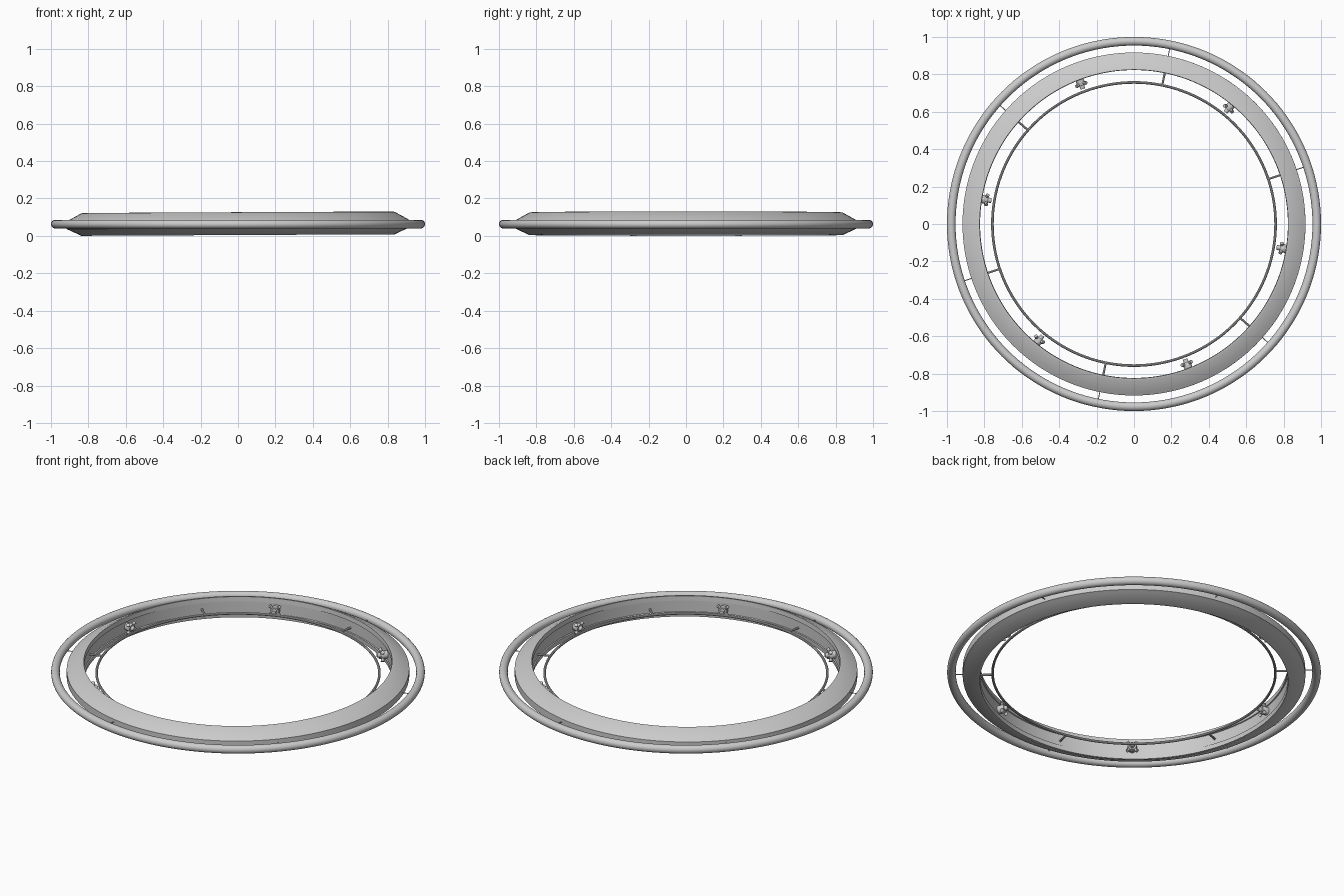
import bpy, bmesh, math
from mathutils import Matrix, Vector

if "Cube" in bpy.data.objects:
    bpy.data.objects.remove(bpy.data.objects["Cube"])

MID = 0.0645


def finish(name, bm, smooth=30):
    bmesh.ops.recalc_face_normals(bm, faces=bm.faces)
    me = bpy.data.meshes.new(name)
    bm.to_mesh(me)
    bm.free()
    ob = bpy.data.objects.new(name, me)
    bpy.context.collection.objects.link(ob)
    bpy.context.view_layer.objects.active = ob
    for o in bpy.context.selected_objects:
        o.select_set(False)
    ob.select_set(True)
    bpy.ops.object.shade_smooth_by_angle(angle=math.radians(smooth))
    return ob


def lathe(name, profile, steps=144):
    """Revolve a closed (radius, z) profile around z."""
    bm = bmesh.new()
    rings = []
    for i in range(steps):
        a = 2 * math.pi * i / steps
        rings.append([bm.verts.new((r * math.cos(a), r * math.sin(a), z)) for r, z in profile])
    n = len(profile)
    for i in range(steps):
        p, q = rings[i], rings[(i + 1) % steps]
        for j in range(n):
            k = (j + 1) % n
            bm.faces.new((p[j], q[j], q[k], p[k]))
    return finish(name, bm)


def circle(r, z, rad, n):
    return [(r + rad * math.cos(2 * math.pi * i / n), z + rad * math.sin(2 * math.pi * i / n))
            for i in range(n)]


def rod(bm, p, q, r1, r2, seg=12):
    """Tapered rod between two points."""
    p, q = Vector(p), Vector(q)
    d = q - p
    m = Matrix.Translation((p + q) / 2) @ d.to_track_quat('Z', 'Y').to_matrix().to_4x4()
    bmesh.ops.create_cone(bm, cap_ends=True, segments=seg, radius1=r1, radius2=r2,
                          depth=d.length, matrix=m)


# Outer tube
lathe("outer_tube", circle(0.977, 0.0625, 0.023, 20))

# Main hull ring: sloped top and bottom, shallow recess on the inner wall, very slight tilt
hull = lathe("hull_ring", [
    (0.825, -0.060), (0.838, -0.060), (0.900, -0.031), (0.917, -0.023),
    (0.917, 0.016), (0.900, 0.026), (0.838, 0.060), (0.825, 0.062),
    (0.823, 0.035), (0.829, 0.033), (0.829, -0.033), (0.823, -0.035)])
hull.location.z = MID
hull.rotation_euler.y = math.radians(-0.28)

# Thin inner rail
lathe("inner_rail", circle(0.757, 0.057, 0.007, 10))

# Spokes: rail to hull, and finer struts from hull to outer tube
for i in range(6):
    a = math.radians(18.5 + 60 * i)
    c, s = math.cos(a), math.sin(a)
    bm = bmesh.new()
    rod(bm, (0.757 * c, 0.757 * s, 0.058), (0.835 * c, 0.835 * s, 0.058), 0.006, 0.006, 10)
    rod(bm, (0.91 * c, 0.91 * s, 0.0625), (0.96 * c, 0.96 * s, 0.0625), 0.0025, 0.0025, 8)
    finish(f"spoke_{i + 1}", bm)

# Docking pods on the inner wall: stepped barrel with four splayed cones
for i in range(6):
    bm = bmesh.new()
    rod(bm, (0.832, 0, 0), (0.806, 0, 0), 0.022, 0.022, 20)
    rod(bm, (0.808, 0, 0), (0.790, 0, 0), 0.026, 0.022, 20)
    rod(bm, (0.791, 0, 0), (0.772, 0, 0), 0.014, 0.012, 16)
    for sy in (-1, 1):
        for sz in (-1, 1):
            rod(bm, (0.802, sy * 0.012, sz * 0.012), (0.796, sy * 0.027, sz * 0.027), 0.007, 0.010)
    pod = finish(f"docking_pod_{i + 1}", bm)
    pod.location.z = 0.064
    pod.rotation_euler.z = math.radians(-9.3 + 60 * i)
